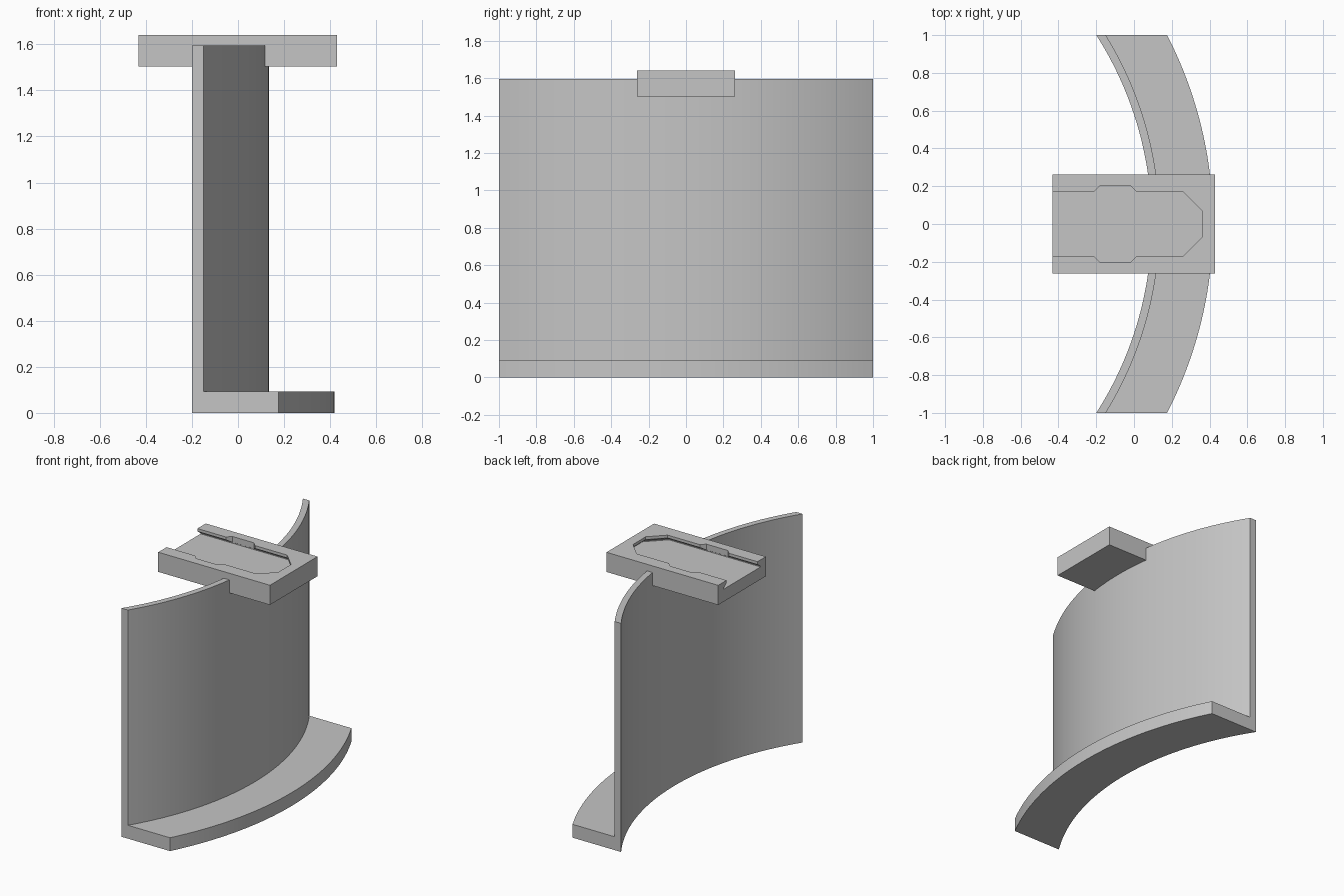
import bpy, bmesh, math

if "Cube" in bpy.data.objects:
    bpy.data.objects.remove(bpy.data.objects["Cube"])

grey = bpy.data.materials.new("light_grey")
grey.diffuse_color = (0.56, 0.56, 0.56, 1)
grey.use_nodes = True
grey.node_tree.nodes["Principled BSDF"].inputs["Base Color"].default_value = grey.diffuse_color


def make(name, bm):
    bmesh.ops.recalc_face_normals(bm, faces=bm.faces)
    me = bpy.data.meshes.new(name)
    bm.to_mesh(me)
    bm.free()
    ob = bpy.data.objects.new(name, me)
    bpy.context.collection.objects.link(ob)
    me.materials.append(grey)
    return ob


def loft(name, rings):
    """Skin a list of equal-length closed rings and cap both ends."""
    bm = bmesh.new()
    rows = [[bm.verts.new(p) for p in r] for r in rings]
    n = len(rows[0])
    for a, b in zip(rows, rows[1:]):
        for i in range(n):
            j = (i + 1) % n
            bm.faces.new((a[i], a[j], b[j], b[i]))
    bm.faces.new(rows[0])
    bm.faces.new(rows[-1])
    return make(name, bm)


def cut(ob, cutter):
    m = ob.modifiers.new("cut", 'BOOLEAN')
    m.operation = 'DIFFERENCE'
    m.solver = 'EXACT'
    m.object = cutter
    bpy.context.view_layer.objects.active = ob
    bpy.ops.object.modifier_apply(modifier=m.name)


def box_rings(x0, x1, y, z0, z1):
    return [[(x0, -y, z), (x1, -y, z), (x1, y, z), (x0, y, z)] for z in (z0, z1)]


# curved wall with foot: an L profile (radius, height) swept along an arc
CX, TOP, FOOT = -1.762, 1.594, 0.093
R_IN, R_OUT, R_FOOT = 1.855, 1.897, 2.18
profile = [(R_IN, 0), (R_FOOT, 0), (R_FOOT, FOOT), (R_OUT, FOOT), (R_OUT, TOP), (R_IN, TOP)]
SEG = 56
rings = []
for i in range(SEG + 1):
    y = -1 + 2 * i / SEG
    rings.append([(CX + math.sqrt(r * r - y * y), y, z) for r, z in profile])
wall = loft("curved_wall_and_foot", rings)

# mounting plate across the top of the wall
P0, P1, PY = 1.503, 1.64, 0.262
plate = loft("mounting_plate", box_rings(-0.432, 0.43, PY, P0, P1))

# undercut slot, open at one end with a chamfered far end
T = math.tan(math.pi / 8)
FLOOR = P1 - 0.05


def slot_ring(a, z, cx=0.19):
    half = [(-0.6, a), (cx + a * T, a), (cx + a, a * T)]
    pts = half + [(x, -y) for x, y in reversed(half)]
    return [(x, y, z) for x, y in pts]


def octagon_ring(a, z, cx=-0.10):
    r = a / math.cos(math.pi / 8)
    return [(cx + r * math.cos(math.pi / 8 + k * math.pi / 4),
             r * math.sin(math.pi / 8 + k * math.pi / 4), z) for k in range(8)]


slot = loft("slot_cutter", [slot_ring(0.205, FLOOR), slot_ring(0.205, FLOOR + 0.006),
                            slot_ring(0.17, P1 - 0.02), slot_ring(0.17, P1 + 0.05)])
# wider entry notch part way along the slot
entry = loft("entry_cutter", [octagon_ring(0.2, FLOOR + 0.003), octagon_ring(0.2, P1 + 0.05)])
# clearance so that the wall stops inside the plate below the slot
clear = loft("clearance_cutter", box_rings(-0.35, 0.35, PY - 0.01, P0 + 0.02, P1 + 0.1))

cut(plate, slot)
cut(plate, entry)
cut(wall, clear)
for c in (slot, entry, clear):
    bpy.data.objects.remove(c, do_unlink=True)

# smooth the arcs and keep the corners sharp
bpy.ops.object.select_all(action='DESELECT')
wall.select_set(True)
bpy.context.view_layer.objects.active = wall
bpy.ops.object.shade_smooth_by_angle(angle=math.radians(30))
